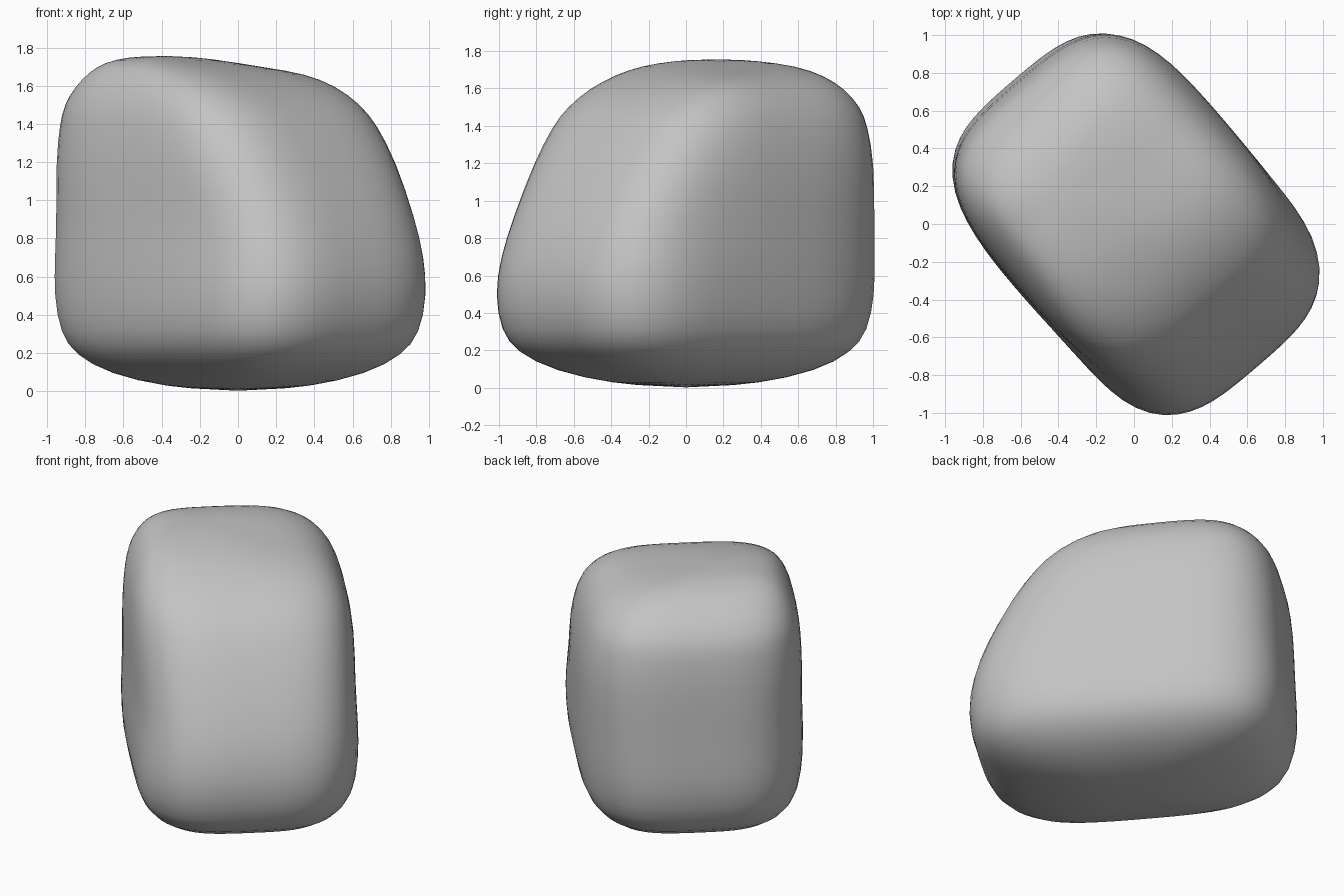
import bpy, bmesh, math
from mathutils import Vector

cube = bpy.data.objects.get("Cube")
if cube:
    bpy.data.objects.remove(cube, do_unlink=True)

# Axes of the boulder: LONG runs to the sloping end, WIDE across it
LONG = Vector((0.65, -0.76, 0)).normalized()
WIDE = Vector((0.76, 0.65, 0)).normalized()
SEGMENTS = 40
ROUNDNESS = 3.6

# Cross-sections: height, long min, long max, wide min, wide max
SECTIONS = [
    (0.02, -0.38, 0.38, -0.27, 0.27),
    (0.09, -0.70, 0.70, -0.49, 0.49),
    (0.19, -0.88, 0.89, -0.62, 0.62),
    (0.30, -0.96, 0.97, -0.68, 0.69),
    (0.50, -1.00, 1.01, -0.70, 0.71),
    (0.70, -0.99, 0.98, -0.70, 0.72),
    (0.90, -0.98, 0.91, -0.69, 0.72),
    (1.20, -0.97, 0.75, -0.69, 0.72),
    (1.40, -0.94, 0.61, -0.67, 0.68),
    (1.50, -0.91, 0.51, -0.65, 0.64),
    (1.60, -0.83, 0.36, -0.61, 0.57),
    (1.67, -0.74, 0.19, -0.56, 0.46),
    (1.72, -0.64, 0.02, -0.50, 0.31),
    (1.75, -0.52, -0.20, -0.39, 0.04),
]


def bump(a, b, a0, b0, size):
    return math.exp(-((a - a0) ** 2 + (b - b0) ** 2) / size ** 2)


def weathered(l, w, z):
    """Place a point and add the broad swells and hollows of worn stone."""
    if w > 0:
        w += 0.02 * bump(l, z, 0.7, 0.5, 0.3) - 0.02 * bump(l, z, 0.4, 1.0, 0.25)
    else:
        w -= 0.03 * bump(l, z, 0.75, 0.4, 0.3) - 0.03 * bump(l, z, 0.45, 0.85, 0.35)
    if z > 1.4:
        z -= 0.03 * bump(l, w, -0.1, 0.22, 0.2)
    return LONG * l + WIDE * w + Vector((0, 0, z))


# Boulder body: rounded-square rings joined into a closed skin
bm = bmesh.new()
rings = []
for z, l0, l1, w0, w1 in SECTIONS:
    ring = []
    for i in range(SEGMENTS):
        a = 2 * math.pi * i / SEGMENTS
        c, s = math.cos(a), math.sin(a)
        r = (abs(c) ** ROUNDNESS + abs(s) ** ROUNDNESS) ** (-1 / ROUNDNESS)
        l = (l0 + l1) / 2 + (l1 - l0) / 2 * r * c
        w = (w0 + w1) / 2 + (w1 - w0) / 2 * r * s
        ring.append(bm.verts.new(weathered(l, w, z)))
    rings.append(ring)
base = bm.verts.new((0, 0, 0))
crown = bm.verts.new(weathered(-0.37, -0.18, 1.757))

for i in range(SEGMENTS):
    j = (i + 1) % SEGMENTS
    for low, high in zip(rings, rings[1:]):
        bm.faces.new((low[i], low[j], high[j], high[i]))
    bm.faces.new((base, rings[0][j], rings[0][i]))
    bm.faces.new((crown, rings[-1][i], rings[-1][j]))
bmesh.ops.recalc_face_normals(bm, faces=bm.faces)
for face in bm.faces:
    face.smooth = True

mesh = bpy.data.meshes.new("boulder")
bm.to_mesh(mesh)
bm.free()
boulder = bpy.data.objects.new("boulder", mesh)
bpy.context.collection.objects.link(boulder)
subsurf = boulder.modifiers.new("soften", "SUBSURF")
subsurf.levels = subsurf.render_levels = 1

# Stone colour
stone = bpy.data.materials.new("stone grey")
stone.use_nodes = True
colour = (0.55, 0.55, 0.55, 1)
stone.diffuse_color = colour
stone.node_tree.nodes["Principled BSDF"].inputs["Base Color"].default_value = colour
mesh.materials.append(stone)
